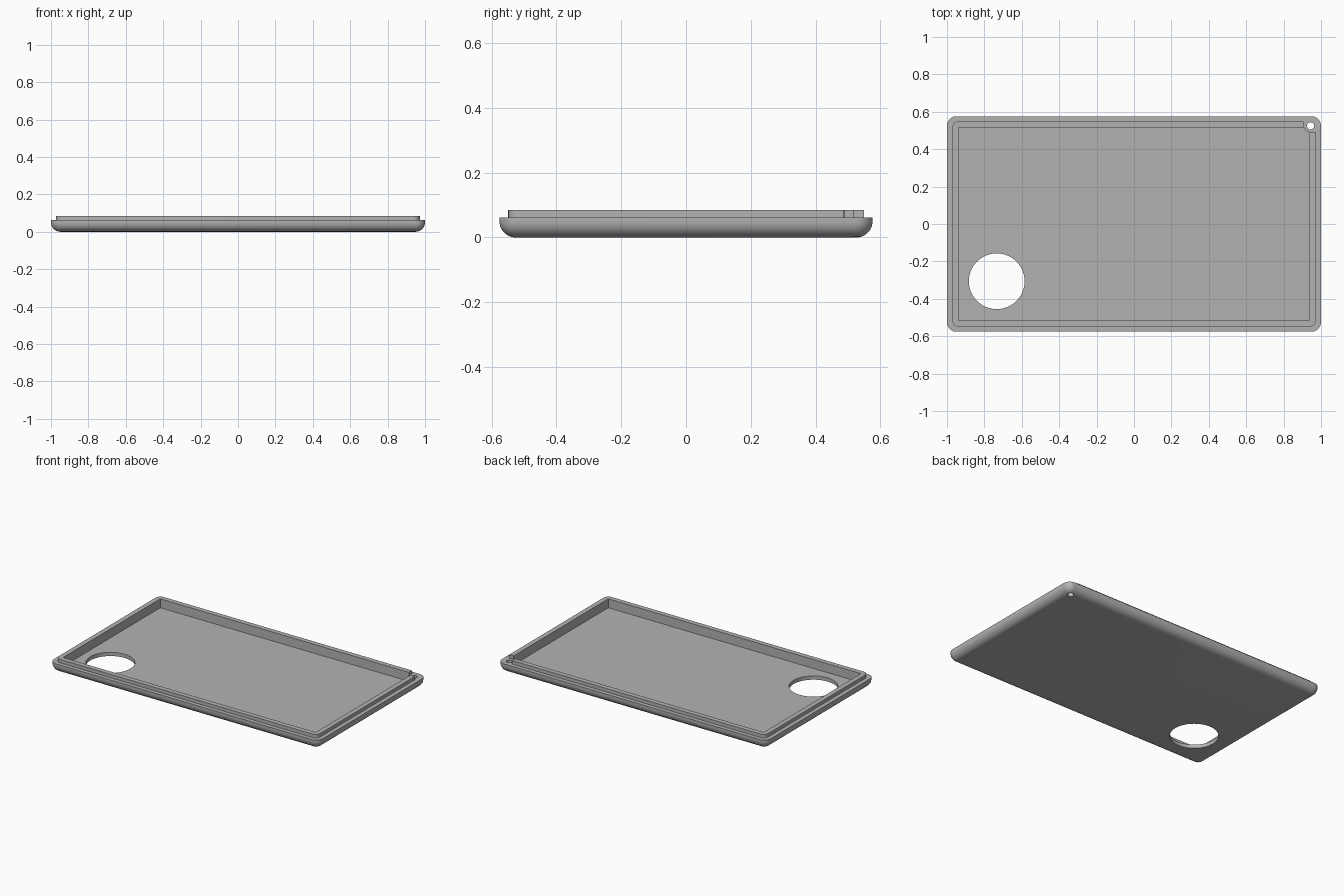
import bpy, bmesh
from math import sin, cos, pi

cube = bpy.data.objects.get("Cube")
if cube:
    bpy.data.objects.remove(cube, do_unlink=True)

HX, HY = 1.0, 0.576             # half size of the tray
LEDGE, TOP, FLOOR = 0.062, 0.085, 0.025
FILLET = 0.05
PIN = (0.944, 0.525)            # small corner hole

grey = bpy.data.materials.new("plain grey")
grey.use_nodes = True
colour = (0.45, 0.45, 0.45, 1)
grey.diffuse_color = colour
grey.node_tree.nodes["Principled BSDF"].inputs["Base Color"].default_value = colour


def rounded_rect(hx, hy, r, steps=10):
    """Outline of a rectangle with round corners, anticlockwise."""
    pts = []
    for k, (sx, sy) in enumerate([(1, 1), (-1, 1), (-1, -1), (1, -1)]):
        for i in range(steps + 1):
            a = (k + i / steps) * pi / 2
            pts.append((sx * (hx - r) + r * cos(a), sy * (hy - r) + r * sin(a)))
    return pts


def circle(cx, cy, r, n):
    return [(cx + r * cos(2 * pi * i / n), cy + r * sin(2 * pi * i / n)) for i in range(n)]


def loft(name, layers):
    """Closed solid through a stack of (outline, height) layers."""
    bm = bmesh.new()
    rings = [[bm.verts.new((x, y, z)) for x, y in pts] for pts, z in layers]
    for low, high in zip(rings, rings[1:]):
        for i in range(len(low)):
            j = (i + 1) % len(low)
            bm.faces.new((low[i], low[j], high[j], high[i]))
    bm.faces.new(rings[0][::-1])
    bm.faces.new(rings[-1])
    mesh = bpy.data.meshes.new(name)
    bm.to_mesh(mesh)
    bm.free()
    mesh.materials.append(grey)
    ob = bpy.data.objects.new(name, mesh)
    bpy.context.collection.objects.link(ob)
    return ob


def prism(name, pts, z0, z1):
    return loft(name, [(pts, z0), (pts, z1)])


def combine(target, tool, operation):
    """Apply a boolean and remove the tool object."""
    mod = target.modifiers.new(operation, 'BOOLEAN')
    mod.operation, mod.solver, mod.object = operation, 'EXACT', tool
    bpy.context.view_layer.objects.active = target
    bpy.ops.object.modifier_apply(modifier=mod.name)
    bpy.data.objects.remove(tool, do_unlink=True)


def corner_pad(r, reach):
    """Square block in the corner with its inward corner rounded about the pin hole."""
    cx, cy = PIN
    arc = [(cx + r * cos(a), cy + r * sin(a)) for a in (pi + pi / 2 * i / 10 for i in range(11))]
    return arc + [(cx + reach, cy - r), (cx + reach, cy + reach), (cx - r, cy + reach)]


# Outer body: rounded bottom edge, upright side, ledge and raised lip
layers = []
for i in range(11):
    a = pi / 2 * i / 10
    inset = FILLET * (1 - sin(a))
    layers.append((rounded_rect(HX - inset, HY - inset, FILLET + 0.002 - inset),
                   FILLET * (1 - cos(a))))
lip = rounded_rect(0.972, 0.549, 0.035)
layers += [(rounded_rect(HX, HY, FILLET + 0.002), LEDGE), (lip, LEDGE), (lip, TOP)]
tray = loft("tray", layers)

# Square-cornered cavity
cavity = [(0.939, 0.516), (-0.939, 0.516), (-0.939, -0.516), (0.939, -0.516)]
combine(tray, prism("cavity", cavity, FLOOR, 0.2), 'DIFFERENCE')

# Corner pad for the pin hole, with the lip cut away above it
combine(tray, prism("corner_pad", corner_pad(0.036, 0.015), 0.015, 0.07), 'UNION')
combine(tray, prism("lip_notch", corner_pad(0.0365, 0.1), LEDGE, 0.2), 'DIFFERENCE')

# Through holes
combine(tray, prism("pin_hole", circle(*PIN, 0.019, 24), -0.1, 0.2), 'DIFFERENCE')
combine(tray, prism("round_opening", circle(-0.734, -0.306, 0.149, 64), -0.1, 0.2), 'DIFFERENCE')

# Smooth curves, sharp rims
bpy.ops.object.select_all(action='DESELECT')
tray.select_set(True)
bpy.context.view_layer.objects.active = tray
bpy.ops.object.shade_smooth_by_angle(angle=0.6)
